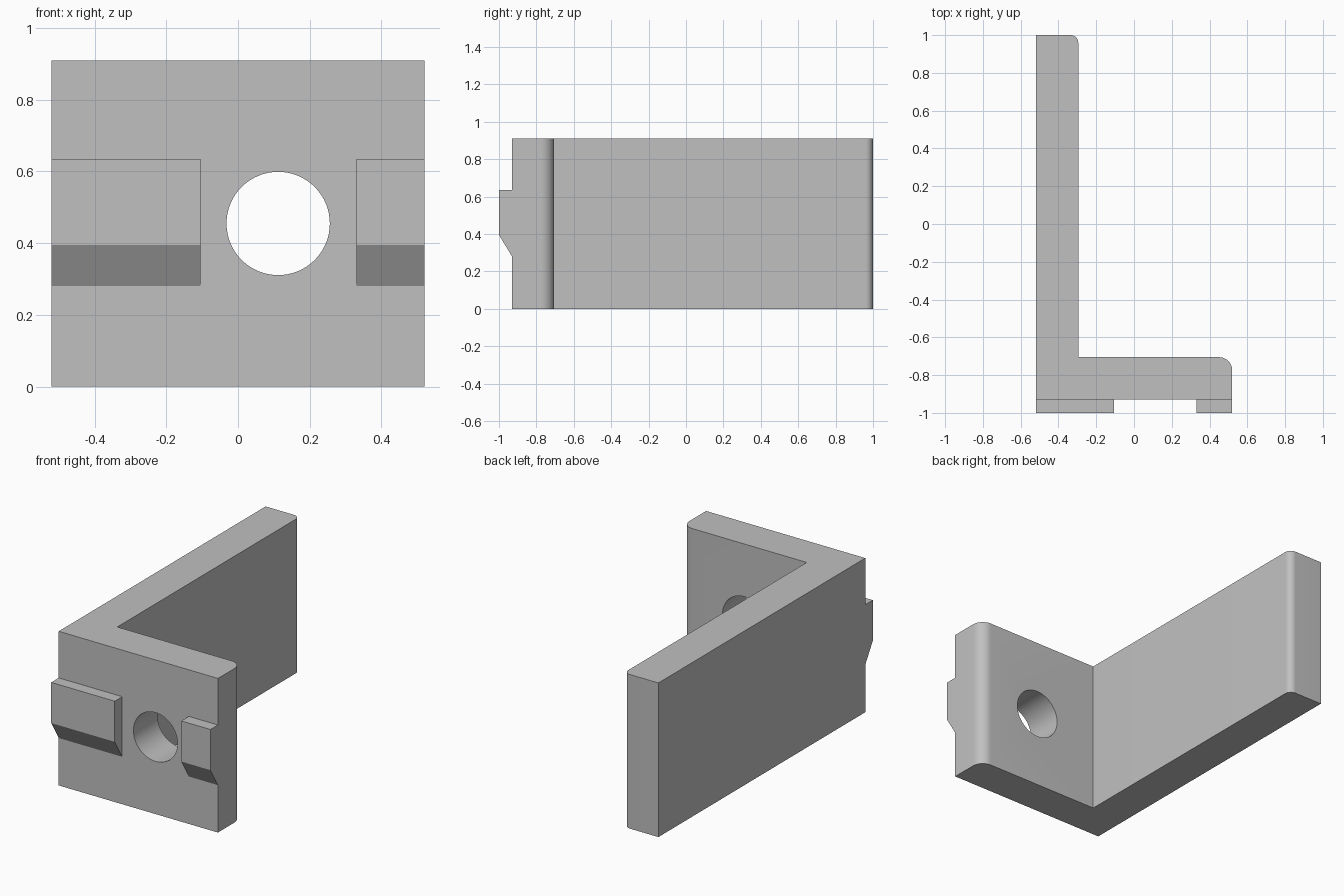
import bpy, bmesh, math
from mathutils import Vector

if "Cube" in bpy.data.objects:
    bpy.data.objects.remove(bpy.data.objects["Cube"])

# Overall dimensions
HALF_W, HEIGHT = 0.52, 0.91
FACE_Y, PLATE_BACK, ARM_X = -0.93, -0.705, -0.295
HOLE_X, HOLE_R = 0.112, 0.144

grey = bpy.data.materials.new("plain grey")
grey.use_nodes = True
colour = (0.53, 0.53, 0.53, 1)
grey.diffuse_color = colour
grey.node_tree.nodes["Principled BSDF"].inputs["Base Color"].default_value = colour


def prism(name, outline, push):
    """Extrude a closed outline of 3D points along the push vector."""
    bm = bmesh.new()
    base = bm.faces.new([bm.verts.new(p) for p in outline])
    top = bmesh.ops.extrude_face_region(bm, geom=[base])["geom"]
    bmesh.ops.translate(bm, vec=Vector(push),
                        verts=[v for v in top if isinstance(v, bmesh.types.BMVert)])
    bmesh.ops.recalc_face_normals(bm, faces=bm.faces)
    mesh = bpy.data.meshes.new(name)
    bm.to_mesh(mesh)
    bm.free()
    mesh.materials.append(grey)
    obj = bpy.data.objects.new(name, mesh)
    bpy.context.collection.objects.link(obj)
    return obj


def rounded(x, y, r, steps=10):
    """Quarter-circle corner whose sharp point would be (x, y)."""
    angles = [math.pi / 2 * i / steps for i in range(steps + 1)]
    return [(x - r + r * math.cos(a), y - r + r * math.sin(a), 0) for a in angles]


def combine(target, tool, operation):
    mod = target.modifiers.new(tool.name, "BOOLEAN")
    mod.object, mod.operation, mod.solver = tool, operation, "EXACT"
    bpy.context.view_layer.objects.active = target
    bpy.ops.object.modifier_apply(modifier=mod.name)
    bpy.data.objects.remove(tool)


# L-shaped body: mounting plate at the front, long arm running back
outline = [(-HALF_W, FACE_Y, 0), (HALF_W, FACE_Y, 0)]
outline += rounded(HALF_W, PLATE_BACK, 0.07)
outline += [(ARM_X, PLATE_BACK, 0)]
outline += rounded(ARM_X, 1, 0.04)
outline += [(-HALF_W, 1, 0)]
bracket = prism("angle_bracket", outline, (0, 0, HEIGHT))

# Raised locating pads with a chamfered lower edge
for name, x0, x1 in (("right_pad", -HALF_W, -0.105), ("left_pad", 0.33, HALF_W)):
    side = [(FACE_Y, 0.28), (-1, 0.395), (-1, 0.635), (FACE_Y, 0.635)]
    pad = prism(name, [(x0, y, z) for y, z in side], (x1 - x0, 0, 0))
    combine(bracket, pad, "UNION")

# Bolt hole through the plate
turns = [math.tau * i / 64 for i in range(64)]
circle = [(HOLE_X + HOLE_R * math.cos(a), -1.1, HEIGHT / 2 + HOLE_R * math.sin(a))
          for a in turns]
hole = prism("hole_cutter", circle, (0, 0.6, 0))
hole.hide_render = True
combine(bracket, hole, "DIFFERENCE")

# Smooth fillets and hole wall, crisp edges elsewhere
bpy.ops.object.select_all(action="DESELECT")
bracket.select_set(True)
bpy.context.view_layer.objects.active = bracket
bpy.ops.object.shade_smooth_by_angle(angle=math.radians(20))
